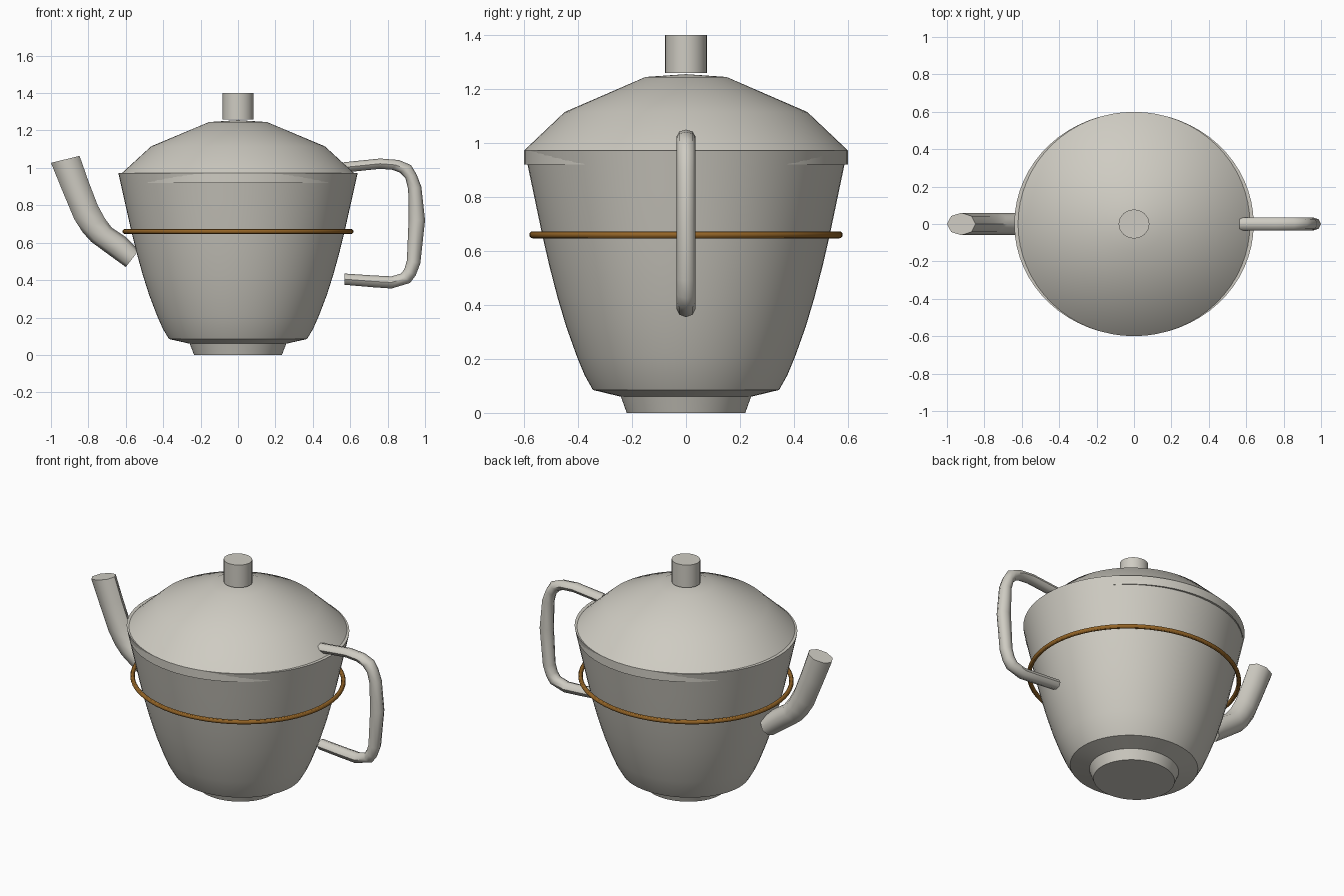
import bpy, bmesh, math
from mathutils import Vector

if "Cube" in bpy.data.objects:
    bpy.data.objects.remove(bpy.data.objects["Cube"])


def material(name, color):
    m = bpy.data.materials.new(name)
    m.use_nodes = True
    m.diffuse_color = color
    m.node_tree.nodes["Principled BSDF"].inputs["Base Color"].default_value = color
    return m


ceramic = material("warm grey ceramic", (0.62, 0.60, 0.54, 1))
brass = material("brown brass", (0.30, 0.13, 0.02, 1))


def finish(bm, name, mat, angle=30):
    bmesh.ops.remove_doubles(bm, verts=bm.verts, dist=1e-5)
    bmesh.ops.recalc_face_normals(bm, faces=bm.faces)
    mesh = bpy.data.meshes.new(name)
    bm.to_mesh(mesh)
    bm.free()
    mesh.materials.append(mat)
    obj = bpy.data.objects.new(name, mesh)
    bpy.context.collection.objects.link(obj)
    bpy.ops.object.select_all(action='DESELECT')
    obj.select_set(True)
    bpy.context.view_layer.objects.active = obj
    bpy.ops.object.shade_smooth_by_angle(angle=math.radians(angle))
    return obj


def bridge(bm, rings, loop=False):
    n = len(rings[0])
    last = len(rings) if loop else len(rings) - 1
    for i in range(last):
        a, b = rings[i], rings[(i + 1) % len(rings)]
        for j in range(n):
            k = (j + 1) % n
            bm.faces.new((a[j], a[k], b[k], b[j]))
    if not loop:
        bm.faces.new(rings[0])
        bm.faces.new(rings[-1])


def lathe(name, profile, ratio, mat, loop=False, sides=64):
    """Turn (x radius, z) points into an oval solid; ratio is depth over width."""
    bm = bmesh.new()
    angles = [math.tau * j / sides for j in range(sides)]
    rings = [[bm.verts.new((r * math.cos(a), r * ratio * math.sin(a), z))
              for a in angles] for r, z in profile]
    bridge(bm, rings, loop)
    return finish(bm, name, mat)


def tube(name, edges, depth, sides=8):
    """Oval tube lying between outer and inner edge points (x, z)."""
    bm = bmesh.new()
    rings = []
    for ox, oz, ix, iz in edges:
        mid = Vector(((ox + ix) / 2, 0, (oz + iz) / 2))
        half = Vector(((ox - ix) / 2, 0, (oz - iz) / 2))
        ring = []
        for j in range(sides):
            a = math.tau * j / sides
            ring.append(bm.verts.new(mid + half * math.cos(a)
                                     + Vector((0, depth * math.sin(a), 0))))
        rings.append(ring)
    bridge(bm, rings)
    return finish(bm, name, ceramic, 50)


# Pot body with its stepped foot
lathe("body", [(0.235, 0), (0.258, 0.06), (0.369, 0.085), (0.402, 0.14),
               (0.433, 0.21), (0.475, 0.32), (0.51, 0.43), (0.543, 0.55),
               (0.57, 0.66), (0.608, 0.83), (0.64, 0.973)], 0.935, ceramic)

# Lid with a short straight rim
lathe("lid", [(0.62, 0.92), (0.62, 0.973), (0.465, 1.115), (0.155, 1.245),
              (0.005, 1.255)], 0.967, ceramic)

# Lid knob
lathe("knob", [(0.082, 1.26), (0.082, 1.40)], 0.94, ceramic, sides=32)

# Thin ring around the body
wire = [(0.605 + 0.013 * math.cos(math.tau * i / 12),
         0.66 + 0.013 * math.sin(math.tau * i / 12)) for i in range(12)]
lathe("band", wire, 0.94, brass, loop=True)

# Spout, from root to tip
tube("spout", [(-0.60, 0.47, -0.53, 0.56), (-0.69, 0.535, -0.60, 0.63),
               (-0.785, 0.605, -0.675, 0.68), (-0.83, 0.655, -0.712, 0.73),
               (-0.875, 0.725, -0.75, 0.80), (-0.94, 0.88, -0.80, 0.93),
               (-1.0, 1.027, -0.847, 1.064)], 0.06)

# Handle, from top end to bottom end
tube("handle", [(0.565, 1.03, 0.565, 0.975), (0.76, 1.05, 0.76, 0.995),
                (0.86, 1.042, 0.825, 0.99), (0.925, 1.015, 0.865, 0.975),
                (0.955, 0.965, 0.895, 0.945), (0.98, 0.90, 0.91, 0.885),
                (1.0, 0.72, 0.912, 0.72), (0.975, 0.49, 0.903, 0.505),
                (0.95, 0.425, 0.89, 0.46), (0.92, 0.385, 0.872, 0.435),
                (0.82, 0.355, 0.82, 0.42), (0.72, 0.362, 0.72, 0.425),
                (0.57, 0.375, 0.57, 0.435)], 0.036)
